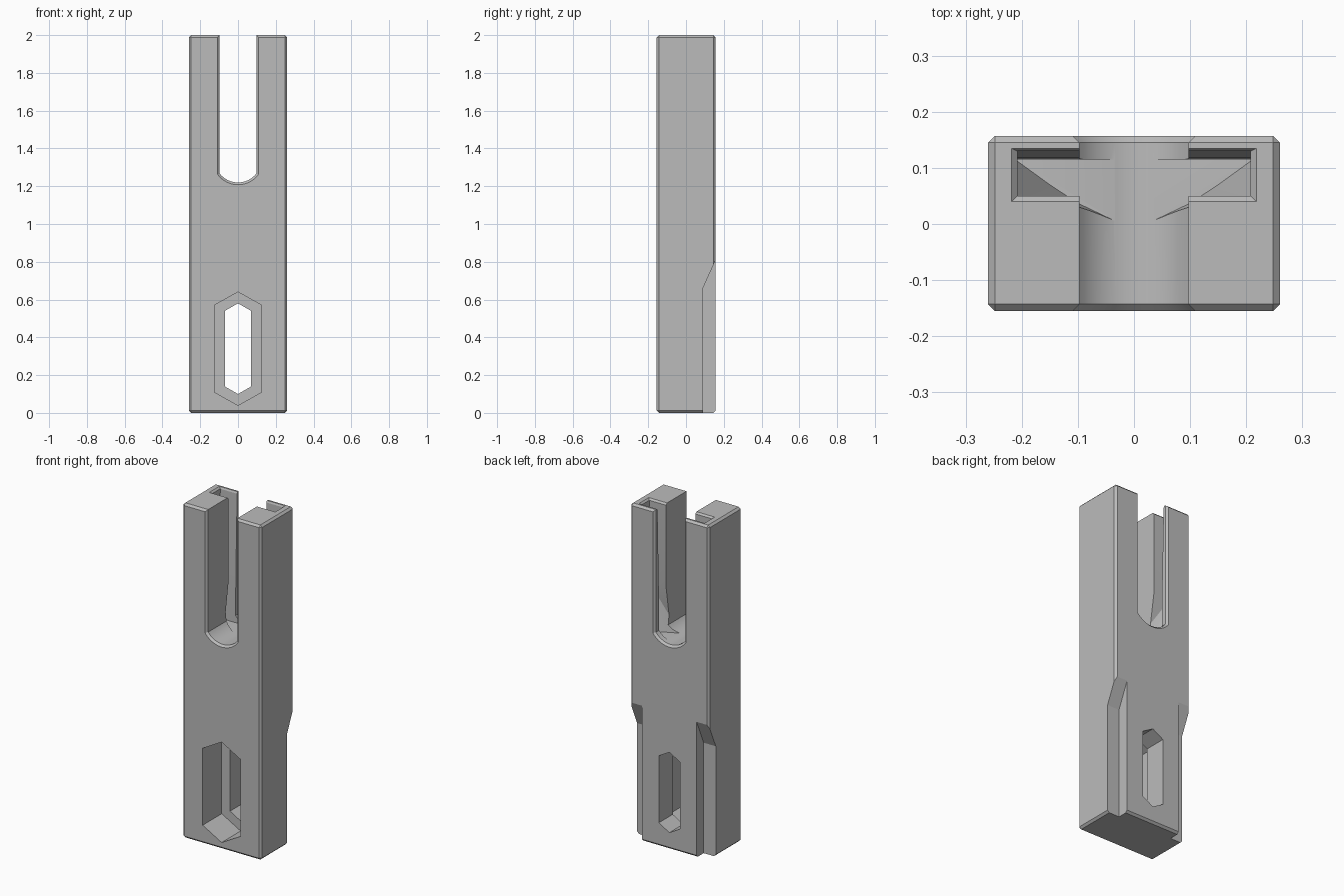
import bpy
import bmesh
from math import asin, sin, cos, radians

if "Cube" in bpy.data.objects:
    bpy.data.objects.remove(bpy.data.objects["Cube"], do_unlink=True)

grey = bpy.data.materials.new("plain_grey")
grey.use_nodes = True
colour = (0.5, 0.5, 0.5, 1)
grey.diffuse_color = colour
grey.node_tree.nodes["Principled BSDF"].inputs["Base Color"].default_value = colour

W, FRONT, BACK, H = 0.26, -0.155, 0.157, 2.0
BEVEL = 0.012


def make_object(name, bm):
    bmesh.ops.recalc_face_normals(bm, faces=bm.faces)
    mesh = bpy.data.meshes.new(name)
    bm.to_mesh(mesh)
    bm.free()
    mesh.materials.append(grey)
    obj = bpy.data.objects.new(name, mesh)
    bpy.context.collection.objects.link(obj)
    return obj


def loft(name, rings):
    """Closed solid through rings of equal point count."""
    bm = bmesh.new()
    loops = [[bm.verts.new(p) for p in ring] for ring in rings]
    n = len(loops[0])
    for a, b in zip(loops, loops[1:]):
        for i in range(n):
            j = (i + 1) % n
            bm.faces.new((a[i], a[j], b[j], b[i]))
    bm.faces.new(loops[0])
    bm.faces.new(loops[-1])
    return make_object(name, bm)


def hull(name, points):
    bm = bmesh.new()
    for p in points:
        bm.verts.new(p)
    bmesh.ops.convex_hull(bm, input=bm.verts)
    bmesh.ops.dissolve_limit(bm, angle_limit=radians(1), verts=bm.verts, edges=bm.edges)
    return make_object(name, bm)


def rect(x, y0, y1, z):
    return [(-x, y0, z), (x, y0, z), (x, y1, z), (-x, y1, z)]


def mirrored(points):
    return points + [(-x, y, z) for x, y, z in points]


def cut(target, cutter):
    mod = target.modifiers.new("cut", "BOOLEAN")
    mod.operation = "DIFFERENCE"
    mod.solver = "EXACT"
    mod.object = cutter
    bpy.context.view_layer.objects.active = target
    bpy.ops.object.modifier_apply(modifier=mod.name)
    bpy.data.objects.remove(cutter, do_unlink=True)


# Chamfered block
block = loft("bracket_body", [rect(W, FRONT, BACK, 0), rect(W, FRONT, BACK, H)])
bev = block.modifiers.new("bevel", "BEVEL")
bev.width = BEVEL
bev.segments = 1
bpy.context.view_layer.objects.active = block
bpy.ops.object.modifier_apply(modifier=bev.name)


# Open slot with a rounded bottom and flared mouths
def slot_ring(y, grow):
    w, r = 0.097 + grow, 0.123 + grow
    a = asin(w / r)
    steps = [a * (i / 10 - 1) for i in range(21)]
    arc = [(r * sin(t), y, 1.343 - r * cos(t)) for t in steps]
    return [(-w, y, H + 0.1)] + arc + [(w, y, H + 0.1)]


sections = [(FRONT - BEVEL, 2 * BEVEL), (FRONT + BEVEL, 0),
            (BACK - BEVEL, 0), (BACK + BEVEL, 2 * BEVEL)]
cut(block, loft("slot_cutter", [slot_ring(y, g) for y, g in sections]))

# Wide inner groove, open at the top, with its chamfered rim
cut(block, loft("groove_cutter", [rect(0.208, 0.05, 0.118, 1.5),
                                  rect(0.208, 0.05, 0.13, H - 0.01),
                                  rect(0.22, 0.038, 0.136, H + 0.002),
                                  rect(0.22, 0.038, 0.136, H + 0.1)]))

# Lower part of the groove, tapering to a curved floor outline
floor_outline = [(0.208, 0.112, 1.225), (0.15, 0.07, 1.225),
                 (0.1, 0.037, 1.225), (0.035, 0.006, 1.225), (0.208, 0.115, 1.225)]
cut(block, hull("groove_floor_cutter",
                mirrored(floor_outline) + rect(0.208, 0.05, 0.118, 1.502)))


# Stepped six-sided window
def hexagon(y, w, low, shoulder_low, shoulder_high, high):
    return [(0, y, low), (w, y, shoulder_low), (w, y, shoulder_high),
            (0, y, high), (-w, y, shoulder_high), (-w, y, shoulder_low)]


outer = (0.125, 0.04, 0.11, 0.57, 0.64)
inner = (0.07, 0.1, 0.14, 0.54, 0.58)
cut(block, loft("recess_cutter", [hexagon(-0.2, *outer), hexagon(0.025, *outer)]))
cut(block, loft("window_cutter", [hexagon(0, *inner), hexagon(0.2, *inner)]))

# Back corner notches, each ending in a ramp
notch = [(0.09, -0.1), (0.09, 0.66), (0.157, 0.81), (0.2, 0.906), (0.2, -0.1)]
for side in (-1, 1):
    cut(block, loft("notch_cutter", [[(side * x, y, z) for y, z in notch]
                                     for x in (0.18, 0.3)]))

# Smooth the rounded slot bottom only
bpy.ops.object.select_all(action="DESELECT")
block.select_set(True)
bpy.context.view_layer.objects.active = block
bpy.ops.object.shade_smooth_by_angle(angle=radians(20))
